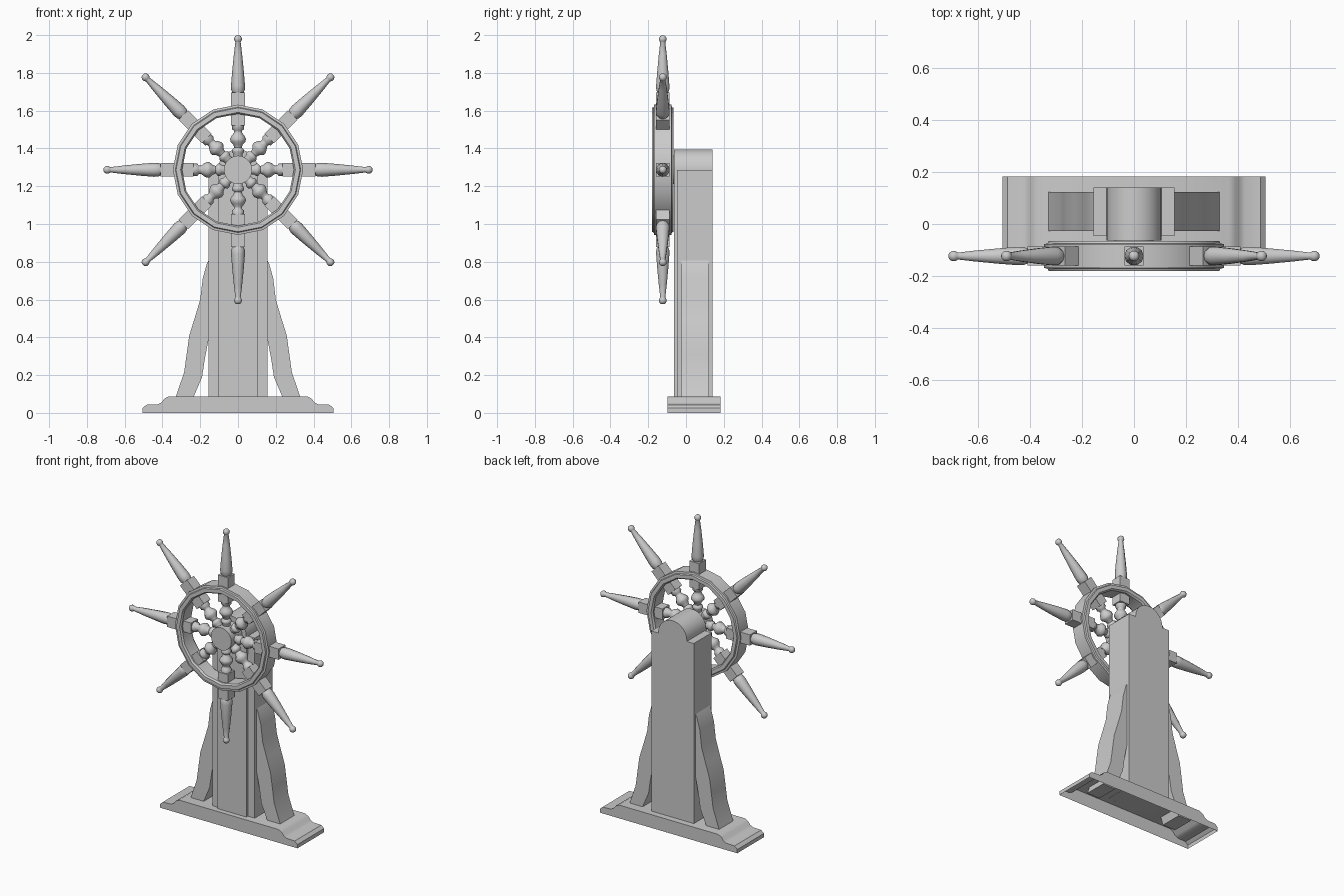
import bpy, bmesh
from math import sin, cos, pi, radians
from mathutils import Matrix, Vector

cube = bpy.data.objects.get("Cube")
if cube:
    bpy.data.objects.remove(cube, do_unlink=True)

grey = bpy.data.materials.new("plain grey")
grey.use_nodes = True
grey.diffuse_color = (0.6, 0.6, 0.6, 1)
grey.node_tree.nodes["Principled BSDF"].inputs["Base Color"].default_value = (0.6, 0.6, 0.6, 1)

WHEEL = Vector((0, -0.123, 1.287))


def finish(name, bm, matrix=Matrix(), angle=35):
    """Turn a bmesh into a named, smooth-by-angle object."""
    bm.transform(matrix)
    mesh = bpy.data.meshes.new(name)
    bm.to_mesh(mesh)
    bm.free()
    mesh.materials.append(grey)
    mesh.shade_smooth()
    mesh.set_sharp_from_angle(angle=radians(angle))
    obj = bpy.data.objects.new(name, mesh)
    bpy.context.collection.objects.link(obj)
    return obj


def prism(outline, y0, y1):
    """Extrude an x-z outline from y0 to y1."""
    bm = bmesh.new()
    face = bm.faces.new([bm.verts.new((x, y0, z)) for x, z in outline])
    ext = bmesh.ops.extrude_face_region(bm, geom=[face])
    verts = [v for v in ext["geom"] if isinstance(v, bmesh.types.BMVert)]
    bmesh.ops.translate(bm, verts=verts, vec=(0, y1 - y0, 0))
    bmesh.ops.recalc_face_normals(bm, faces=bm.faces)
    return bm


def lathe(profile, sides, closed=False):
    """Spin (radius, height) points about z."""
    bm = bmesh.new()
    rings = []
    for r, h in profile:
        rings.append([bm.verts.new((r * cos(2 * pi * i / sides), r * sin(2 * pi * i / sides), h))
                      for i in range(sides)])
    pairs = list(zip(rings, rings[1:]))
    if closed:
        pairs.append((rings[-1], rings[0]))
    else:
        bm.faces.new(rings[0])
        bm.faces.new(rings[-1])
    for a, b in pairs:
        for i in range(sides):
            j = (i + 1) % sides
            bm.faces.new((a[i], a[j], b[j], b[i]))
    bmesh.ops.recalc_face_normals(bm, faces=bm.faces)
    return bm


def mirrored(half):
    """Complete a right-half outline, ordered bottom to top."""
    return half + [(-x, z) for x, z in reversed(half) if x > 0.001]


# Moulded base, open underneath
base = prism(mirrored([(0.505, 0), (0.505, 0.025), (0.485, 0.043), (0.425, 0.045),
                       (0.405, 0.055), (0.39, 0.075), (0.365, 0.088)]), -0.097, 0.183)
under = [f for f in base.faces if f.normal.z < -0.9]
bmesh.ops.delete(base, geom=under, context="FACES")
finish("base", base, angle=30)

# Post with shoulders and a rounded head, plus a raised front panel
arch = [(0.105 * cos(a), 1.29 + 0.105 * sin(a)) for a in (pi / 2 * i / 8 for i in range(9))]
finish("post", prism(mirrored([(0.156, 0.085), (0.156, 1.285), (0.105, 1.285)] + arch), -0.047, 0.141))
finish("post_front_panel", prism(mirrored([(0.105, 0.085)] + arch), -0.063, -0.047))

# Curved side braces, with feet reaching into the base
brace = [(0.15, 0.82), (0.165, 0.79), (0.187, 0.71), (0.2, 0.6), (0.23, 0.5), (0.258, 0.41),
         (0.272, 0.31), (0.285, 0.215), (0.328, 0.09), (0.345, 0.04),
         (0.25, 0.04), (0.233, 0.09), (0.19, 0.19), (0.175, 0.29), (0.15, 0.42)]
for side, label in ((1, "left"), (-1, "right")):
    finish(label + "_brace", prism([(side * x, z) for x, z in brace], -0.027, 0.122))

# Wheel rim and hub
face_wheel = Matrix.Translation(WHEEL) @ Matrix.Rotation(pi / 2, 4, "X")
half_rim = [(0.296, 0.046), (0.304, 0.057), (0.328, 0.057), (0.332, 0.048), (0.345, 0.046)]
rim = half_rim + [(r, -h) for r, h in reversed(half_rim)]
finish("wheel_rim", lathe(rim, 16, closed=True), face_wheel, 30)
finish("wheel_hub", lathe([(0.075, -0.065), (0.075, 0.054)], 20), face_wheel)

# Turned spokes: baluster, square block through the rim, handle with ball tip
baluster = [(0.025, 0.04), (0.025, 0.085), (0.032, 0.095), (0.032, 0.107), (0.02, 0.118),
            (0.026, 0.135), (0.04, 0.15), (0.042, 0.163), (0.034, 0.18), (0.022, 0.195),
            (0.022, 0.207), (0.032, 0.215), (0.032, 0.236)]
handle = [(0.028, 0.405), (0.036, 0.422), (0.037, 0.445), (0.031, 0.52), (0.022, 0.61),
          (0.014, 0.675)]
ball = [(0.021 * sin(a), 0.692 - 0.021 * cos(a)) for a in (pi * i / 8 for i in range(2, 8))]
for i in range(8):
    turn = Matrix.Translation(WHEEL) @ Matrix.Rotation(i * pi / 4, 4, "Y")
    finish(f"spoke_baluster_{i + 1}", lathe(baluster, 10), turn, 50)
    finish(f"spoke_handle_{i + 1}", lathe(handle + ball, 10), turn, 50)
    block = bmesh.new()
    bmesh.ops.create_cube(block, size=1)
    bmesh.ops.scale(block, verts=block.verts, vec=(0.072, 0.072, 0.175))
    finish(f"spoke_block_{i + 1}", block, turn @ Matrix.Translation((0, 0, 0.322)))
